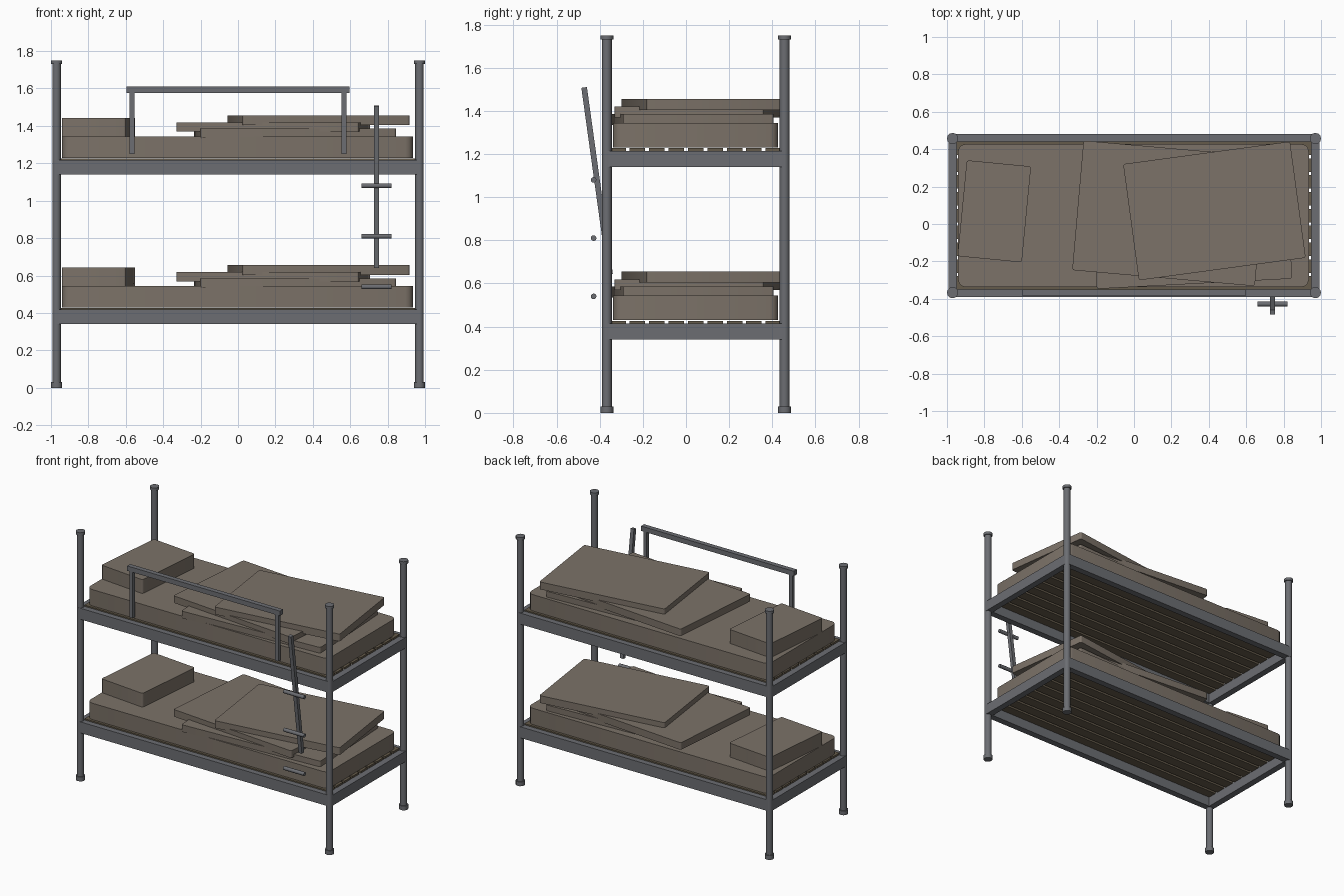
import bpy, bmesh, math
from mathutils import Matrix

if "Cube" in bpy.data.objects:
    bpy.data.objects.remove(bpy.data.objects["Cube"])


def material(name, rgb):
    m = bpy.data.materials.new(name)
    m.diffuse_color = (*rgb, 1)
    m.use_nodes = True
    m.node_tree.nodes["Principled BSDF"].inputs["Base Color"].default_value = m.diffuse_color
    return m


METAL = material("steel_grey", (0.15, 0.155, 0.17))
CLOTH = material("worn_cloth", (0.2, 0.168, 0.138))
WOOD = material("dark_wood", (0.13, 0.105, 0.07))


def finish(name, bm, loc, rot, mat):
    me = bpy.data.meshes.new(name)
    bm.to_mesh(me)
    bm.free()
    me.materials.append(mat)
    ob = bpy.data.objects.new(name, me)
    ob.location, ob.rotation_euler = loc, rot
    bpy.context.collection.objects.link(ob)
    return ob


def box(name, loc, size, mat, rot=(0, 0, 0), corner=0):
    bm = bmesh.new()
    bmesh.ops.create_cube(bm, size=1, matrix=Matrix.Diagonal((*size, 1)))
    if corner:  # round the upright edges only
        up = [e for e in bm.edges
              if abs(e.verts[0].co.z - e.verts[1].co.z) > size[2] / 2]
        bmesh.ops.bevel(bm, geom=up, offset=corner, segments=3, profile=0.5,
                        affect='EDGES')
    return finish(name, bm, loc, rot, mat)


def rod(name, loc, radius, length, mat, rot=(0, 0, 0), sides=12):
    bm = bmesh.new()
    bmesh.ops.create_cone(bm, cap_ends=True, segments=sides, radius1=radius,
                          radius2=radius, depth=length)
    return finish(name, bm, loc, rot, mat)


YF, YB, XP = -0.367, 0.457, 0.97
YC = (YF + YB) / 2

# Corner posts with feet and top caps
for x in (-XP, XP):
    for side, y in (("front", YF), ("back", YB)):
        rod(side + "_post", (x, y, 0.875), 0.023, 1.74, METAL)
        rod(side + "_foot", (x, y, 0.015), 0.03, 0.03, METAL)
        rod(side + "_post_cap", (x, y, 1.74), 0.03, 0.02, METAL)

# Two identical bunks
for tier, z in (("lower", 0.34), ("upper", 1.14)):
    # Bed frame
    for y in (YF, YB):
        box(tier + "_long_rail", (0, y, z + 0.039), (1.94, 0.046, 0.078), METAL)
    for x in (-XP, XP):
        box(tier + "_end_rail", (x, YC, z + 0.037), (0.046, YB - YF, 0.074), METAL)
    # Lengthwise slats
    for i in range(9):
        box(tier + "_slat", (0, YC + (i - 4) * 0.09, z + 0.078),
            (1.9, 0.072, 0.018), WOOD)
    # Bedding: mattress, pillow and three folded blankets
    box(tier + "_mattress", (-0.003, YC, z + 0.147), (1.875, 0.765, 0.115),
        CLOTH, corner=0.04)
    bedding = (
        ("pillow", -0.747, 0.068, 0.252, 0.345, 0.515, 0.1, -5.5),
        ("blanket_bottom", 0.305, 0.03, 0.22, 1.046, 0.70, 0.05, 3),
        ("blanket_middle", 0.188, 0.057, 0.254, 0.98, 0.695, 0.05, -5),
        ("blanket_top", 0.43, 0.07, 0.29, 0.9, 0.627, 0.052, 7.7),
    )
    for name, x, y, dz, w, d, h, a in bedding:
        box(f"{tier}_{name}", (x, y, z + dz), (w, d, h), CLOTH,
            (0, 0, math.radians(a)), corner=0.012)

# Guard rail on the upper bunk
box("guard_rail", (0, YF, 1.593), (1.19, 0.034, 0.034), METAL)
for x in (-0.567, 0.567):
    box("guard_upright", (x, YF, 1.415), (0.026, 0.026, 0.33), METAL)

# Leaning ladder pole and its rungs
box("ladder_pole", (0.74, -0.412, 1.075), (0.026, 0.026, 0.875), METAL,
    (math.radians(7.9), 0, 0))
for z in (0.54, 0.81, 1.08):
    rod("ladder_rung", (0.74, -0.428, z), 0.013, 0.16, METAL,
        (0, math.pi / 2, 0))

# Soften the round parts, keep edges crisp
bpy.ops.object.select_all(action='DESELECT')
for ob in bpy.context.collection.objects:
    if ob.type == 'MESH':
        ob.select_set(True)
        bpy.context.view_layer.objects.active = ob
bpy.ops.object.shade_smooth_by_angle(angle=math.radians(35))
